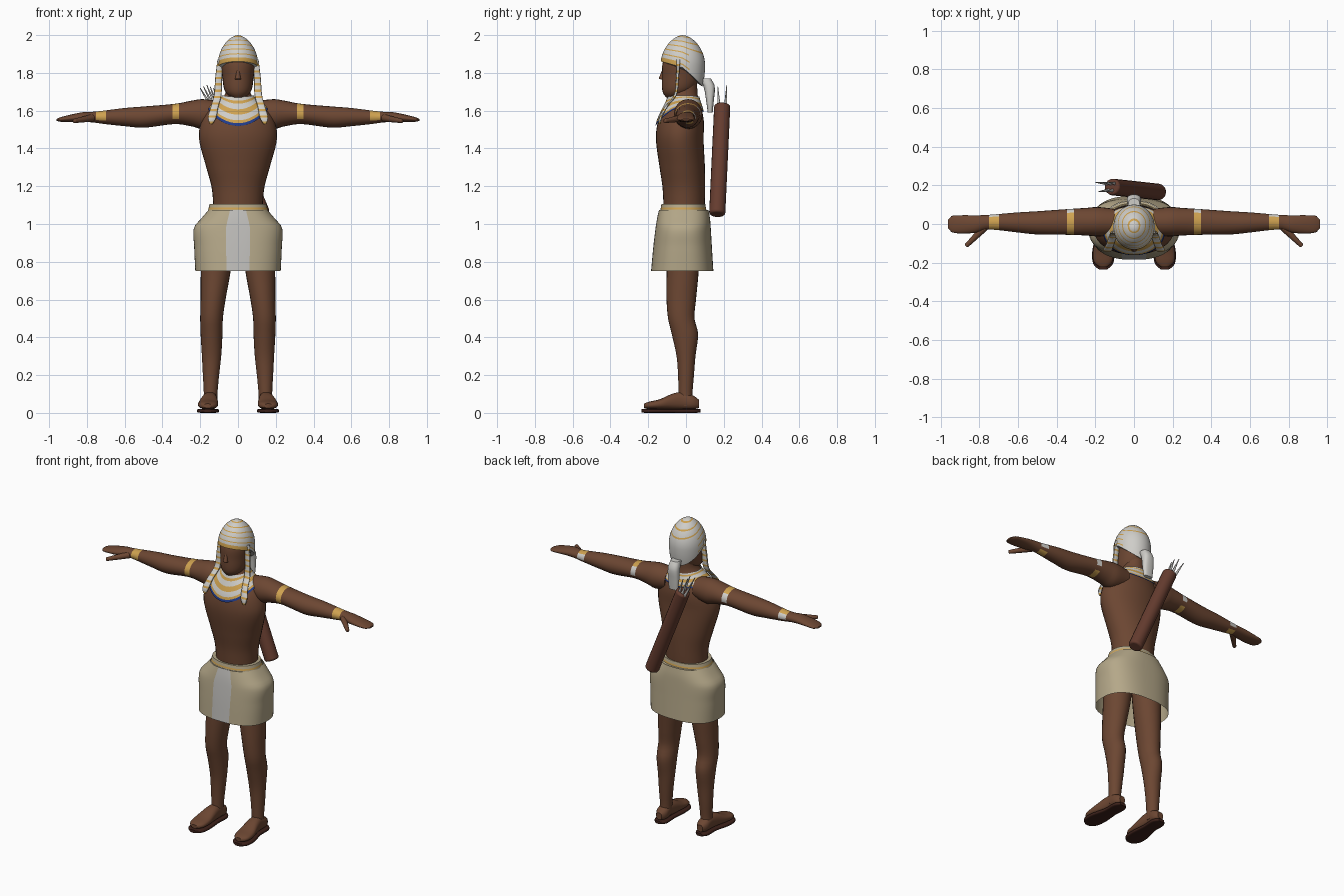
import bpy, bmesh, math
from mathutils import Vector, Matrix

cube = bpy.data.objects.get("Cube")
if cube:
    bpy.data.objects.remove(cube, do_unlink=True)


def material(name, rgb):
    mat = bpy.data.materials.new(name)
    mat.use_nodes = True
    colour = (*rgb, 1)
    mat.diffuse_color = colour
    mat.node_tree.nodes["Principled BSDF"].inputs["Base Color"].default_value = colour
    return mat


SKIN = material("brown skin", (.15, .062, .032))
LINEN = material("sand linen", (.46, .39, .25))
PALE = material("pale linen", (.52, .51, .49))
WHITE = material("white cloth", (.62, .61, .58))
GOLD = material("gold", (.62, .36, .08))
BLUE = material("deep blue", (.015, .045, .26))
SOLE = material("dark leather", (.045, .015, .01))
LEATHER = material("brown leather", (.13, .045, .028))


def finish(name, bm, mats, mirror=False):
    bmesh.ops.recalc_face_normals(bm, faces=bm.faces)
    mesh = bpy.data.meshes.new(name)
    bm.to_mesh(mesh)
    bm.free()
    for mat in mats:
        mesh.materials.append(mat)
    obj = bpy.data.objects.new(name, mesh)
    bpy.context.collection.objects.link(obj)
    for other in bpy.context.selected_objects:
        other.select_set(False)
    obj.select_set(True)
    bpy.context.view_layer.objects.active = obj
    bpy.ops.object.shade_smooth_by_angle(angle=math.radians(45))
    if mirror:
        obj.modifiers.new("mirror", "MIRROR")
    return obj


def skin_rings(rings, rule=None, caps=True):
    """Join closed rings of points; rule(ring, column, centre) picks a material index."""
    bm = bmesh.new()
    loops = [[bm.verts.new(p) for p in ring] for ring in rings]
    for i, (a, b) in enumerate(zip(loops, loops[1:])):
        for j in range(len(a)):
            k = (j + 1) % len(a)
            face = bm.faces.new((a[j], a[k], b[k], b[j]))
            if rule:
                face.material_index = rule(i, j, face.calc_center_median())
    if caps:
        bm.faces.new(loops[0])
        bm.faces.new(loops[-1])
    return bm


def sample(rows, t):
    """Smooth interpolation through the section rows at position t."""
    last = len(rows) - 1
    i = next((n for n in range(last) if t <= rows[n + 1][0]), last - 1)
    p, q = rows[i], rows[i + 1]
    o, r = rows[max(i - 1, 0)], rows[min(i + 2, last)]
    d = q[0] - p[0]
    s = (t - p[0]) / d
    out = []
    for n in range(1, len(p)):
        m0 = (q[n] - o[n]) / (q[0] - o[0]) * d
        m1 = (r[n] - p[n]) / (r[0] - p[0]) * d
        jump = q[n] - p[n]
        out.append(p[n] + s * m0 + s * s * (3 * jump - 2 * m0 - m1) + s ** 3 * (m0 + m1 - 2 * jump))
    return out


def loft(name, rows, mats, axis="z", steps=24, sides=24, power=2, rule=None, caps=True, mirror=False):
    """Rows are position along the axis, two centre values and two radii."""
    order = {"z": (1, 2, 0), "x": (0, 1, 2), "y": (1, 0, 2)}[axis]
    rings = []
    for i in range(steps + 1):
        t = rows[0][0] + (rows[-1][0] - rows[0][0]) * i / steps
        u, v, ru, rv = sample(rows, t)
        ring = []
        for j in range(sides):
            a = math.tau * j / sides
            c, s = math.cos(a), math.sin(a)
            pt = (t, u + ru * math.copysign(abs(c) ** (2 / power), c),
                  v + rv * math.copysign(abs(s) ** (2 / power), s))
            ring.append([pt[k] for k in order])
        rings.append(ring)
    return finish(name, skin_rings(rings, rule, caps), mats, mirror)


def tube(name, start, end, r1, r2, mat, mirror=False, bevel=0):
    start, end = Vector(start), Vector(end)
    turn = (end - start).to_track_quat("Z", "Y").to_matrix().to_4x4()
    bm = bmesh.new()
    bmesh.ops.create_cone(bm, cap_ends=True, segments=16, radius1=r1, radius2=r2,
                          depth=(end - start).length,
                          matrix=Matrix.Translation((start + end) / 2) @ turn)
    obj = finish(name, bm, [mat], mirror)
    if bevel:
        mod = obj.modifiers.new("bevel", "BEVEL")
        mod.width, mod.segments = bevel, 3
    return obj


# Torso with neck, and head
torso = loft("torso", [
    (1.04, 0, -.01, .13, .106), (1.12, 0, -.01, .132, .11), (1.2, 0, -.012, .141, .113),
    (1.3, 0, -.02, .168, .12), (1.45, 0, -.033, .206, .126), (1.54, 0, -.027, .196, .122),
    (1.61, 0, -.018, .16, .1), (1.66, 0, -.014, .09, .08), (1.7, 0, -.013, .064, .073),
    (1.78, 0, -.01, .062, .07)], [SKIN], steps=40, sides=32)
loft("head", [
    (1.67, 0, -.06, .035, .045), (1.69, 0, -.053, .06, .067), (1.72, 0, -.04, .075, .087),
    (1.78, 0, -.027, .083, .1), (1.85, 0, -.02, .09, .104), (1.92, 0, -.02, .075, .08)], [SKIN])
tube("nose", (0, -.118, 1.82), (0, -.13, 1.765), .006, .016, SKIN, bevel=.004)


# Arms with painted bands, hands and thumbs
def band_rule(i, j, c):
    if not (.31 < c.x < .345 or .70 < c.x < .75):
        return 0
    angle = j / 24
    if .58 < angle < .68 or angle > .86:
        return 0 if angle < .95 else 2
    return 2 if angle < .1 else 1


loft("arms", [
    (.1, .01, 1.585, .068, .066), (.19, .012, 1.582, .076, .079), (.24, .012, 1.585, .072, .069),
    (.33, .011, 1.583, .067, .054), (.5, .006, 1.566, .06, .056), (.6, .008, 1.566, .052, .048),
    (.72, .01, 1.565, .04, .034), (.77, .008, 1.566, .038, .028), (.82, 0, 1.566, .045, .026),
    (.9, -.002, 1.558, .047, .018), (.95, 0, 1.552, .04, .01), (.962, 0, 1.551, .022, .005)],
    [SKIN, GOLD, WHITE], axis="x", steps=49, rule=band_rule, mirror=True)
tube("thumbs", (.77, -.015, 1.562), (.87, -.115, 1.545), .02, .011, SKIN, mirror=True, bevel=.006)

# Legs, feet and sandal soles
loft("legs", [
    (.04, .147, -.002, .037, .037), (.1, .145, -.003, .036, .037), (.2, .143, 0, .043, .042),
    (.3, .14, 0, .051, .05), (.42, .14, -.006, .058, .07), (.5, .14, -.025, .06, .07),
    (.6, .132, -.025, .066, .078), (.75, .118, -.018, .079, .085), (.95, .105, -.015, .09, .09)],
    [SKIN], steps=36, mirror=True)
loft("feet", [
    (-.222, .16, .037, .02, .012), (-.2, .16, .04, .046, .018), (-.14, .158, .046, .053, .026),
    (-.07, .152, .06, .044, .042), (-.02, .149, .064, .038, .046), (.04, .147, .055, .037, .036),
    (.068, .147, .048, .02, .022)], [SKIN], axis="y", steps=20, power=2.4, mirror=True)
loft("sandal_soles", [
    (-.236, .16, .011, .02, .009), (-.21, .16, .011, .05, .011), (-.14, .158, .011, .058, .011),
    (-.04, .15, .011, .043, .011), (.05, .148, .011, .042, .011), (.076, .148, .011, .02, .009)],
    [SOLE], axis="y", steps=20, power=4, mirror=True)

# Kilt with pale front panel, and belt
loft("kilt", [
    (.75, 0, -.02, .226, .165), (.88, 0, -.018, .232, .155), (.98, 0, -.015, .233, .146),
    (1.03, 0, -.013, .194, .14), (1.075, 0, -.012, .155, .131)], [LINEN, PALE],
    steps=20, sides=64, power=2.5, caps=False, rule=lambda i, j, c: int(46 <= j <= 49))
loft("kilt_top", [(1.068, 0, -.012, .155, .131), (1.08, 0, -.012, .14, .11)], [LINEN],
     steps=1, sides=64, power=2.4)
loft("belt", [(1.05, 0, -.014, .165, .126), (1.105, 0, -.014, .15, .116)], [LINEN, GOLD],
     steps=6, sides=48, power=2.2, rule=lambda i, j, c: int(i == 3))

# Broad collar laid over the shoulders
rings = []
for i in range(11):
    f = i / 10
    ring = []
    for j in range(48):
        a = math.tau * j / 48
        s = math.sin(a)
        drop = .11 if s < 0 else .03
        ring.append(((.068 + .097 * f) * math.cos(a), -.016 + (.078 + .055 * f) * s,
                     1.672 - .045 * f - drop * abs(s) ** 1.5 * f ** .8))
    rings.append(ring)
collar_bands = [2, 1, 0, 0, 1, 1, 0, 0, 1, 2]
collar_bands[0] = 0
collar = finish("collar", skin_rings(rings, lambda i, j, c: collar_bands[i], caps=False),
                [WHITE, GOLD, BLUE])
wrap = collar.modifiers.new("wrap", "SHRINKWRAP")
wrap.target = torso
wrap.wrap_mode = "ABOVE_SURFACE"
wrap.offset = .008

# Headcloth: pointed dome with a brim that drops at the back
RINGS = 30
rings = []
for i in range(RINGS + 1):
    ring = []
    for j in range(40):
        a = math.tau * j / 40
        y = -.017 + .117 * math.sin(a)
        brim = 1.83 - (.27 if y < -.02 else .86) * (y + .02)
        z = 2 - (2 - brim) * max(i / RINGS, .01) ** 1.2
        q = (z - 1.84) / .16 * (1 if z > 1.84 else .6)
        r = .107 * (1 - min(q * q, .999)) ** .6
        ring.append((r * math.cos(a), -.017 + 1.1 * r * math.sin(a), z))
    rings.append(ring)


def stripe_rule(i, j, c):
    if c.y < -.03 and i >= RINGS - 4:
        return 1
    return int(i % 5 in (2,) and (c.y < .02 or i < 14))


finish("headcloth", skin_rings(rings, stripe_rule), [WHITE, GOLD])

# Striped side lappets and back tail
loft("side_lappets", [
    (1.53, .142, -.14, .008, .006), (1.56, .138, -.136, .022, .008), (1.62, .124, -.105, .02, .008),
    (1.68, .108, -.058, .02, .008), (1.78, .102, -.045, .018, .008), (1.87, .095, -.04, .014, .01)],
    [WHITE, GOLD], steps=30, sides=12, power=3, rule=lambda i, j, c: int(i % 3 == 0), mirror=True)
loft("headcloth_tail", [
    (1.59, 0, .128, .03, .013), (1.65, 0, .127, .036, .02), (1.73, 0, .122, .036, .03),
    (1.77, 0, .1, .03, .032)], [WHITE], steps=10, power=2.5)

# Quiver slung across the back, with arrows
tube("quiver", (.13, .165, 1.05), (-.115, .192, 1.63), .043, .043, LEATHER, bevel=.012)
for n in range(5):
    spread = (n - 2) / 2
    side = .016 * (-1) ** n
    tube("arrow", (-.11 + .02 * spread, .192 + side, 1.6),
         (-.165 + .035 * spread, .192 + 1.5 * side, 1.735 - .015 * abs(spread)), .01, .002, PALE)
